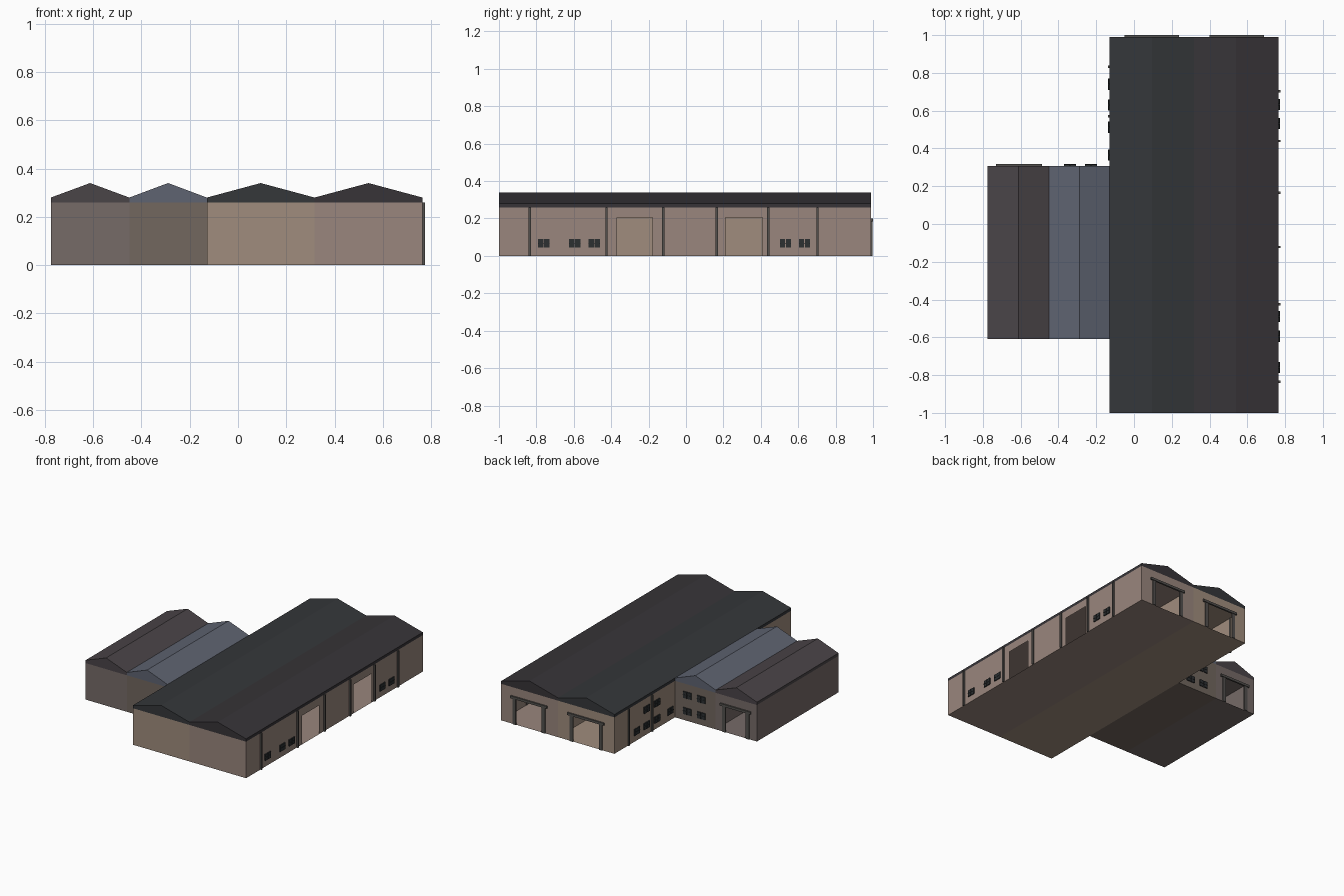
import bpy
from mathutils import Vector

if "Cube" in bpy.data.objects:
    bpy.data.objects.remove(bpy.data.objects["Cube"])

WALL_H, EAVE, RIDGE = 0.26, 0.28, 0.34


def material(name, rgb):
    m = bpy.data.materials.new(name)
    m.diffuse_color = (*rgb, 1)
    m.use_nodes = True
    m.node_tree.nodes["Principled BSDF"].inputs["Base Color"].default_value = m.diffuse_color
    return m


def mesh_object(name, verts, faces, mat):
    me = bpy.data.meshes.new(name)
    me.from_pydata(verts, [], faces)
    me.materials.append(mat)
    ob = bpy.data.objects.new(name, me)
    bpy.context.collection.objects.link(ob)
    return ob


def box(name, lo, hi, mat):
    v = [(x, y, z) for x in (lo[0], hi[0]) for y in (lo[1], hi[1]) for z in (lo[2], hi[2])]
    f = [(0, 1, 3, 2), (4, 6, 7, 5), (0, 4, 5, 1), (2, 3, 7, 6), (0, 2, 6, 4), (1, 5, 7, 3)]
    return mesh_object(name, v, f, mat)


def wall(name, a, b, mat, doors=()):
    """Thin wall sheet from a to b; doors are (start, end, height) distances along it."""
    a, b = Vector((*a, 0)), Vector((*b, 0))
    d = (b - a).normalized()
    pts = [a]
    for s, e, h in doors:
        up = Vector((0, 0, h))
        pts += [a + d * s, a + d * s + up, a + d * e + up, a + d * e]
    top = Vector((0, 0, WALL_H))
    pts += [b, b + top, a + top]
    mesh_object(name, pts, [tuple(range(len(pts)))], mat)


def roof(name, x0, x1, y0, y1, mat, ceiling_mat):
    """Gabled roof: five-point profile run along y, underside in the wall colour."""
    prof = [(x0, WALL_H), (x1, WALL_H), (x1, EAVE), ((x0 + x1) / 2, RIDGE), (x0, EAVE)]
    v = [(x, y, z) for y in (y0, y1) for x, z in prof]
    f = [tuple(range(5)), tuple(range(9, 4, -1))]
    f += [(i, i + 5, (i + 1) % 5 + 5, (i + 1) % 5) for i in range(5)]
    ob = mesh_object(name, v, f, mat)
    ob.data.materials.append(ceiling_mat)
    ob.data.polygons[2].material_index = 1


trim = material("trim", (0.085, 0.08, 0.075))
glass = material("glass", (0.025, 0.029, 0.031))

# Four halls: x range, y range, wall colour, roof colour, back and right doors
wide, small = (-1.0, 0.99), (-0.61, 0.308)
side_doors = [(0.63, 0.82, 0.205), (1.21, 1.41, 0.205)]
halls = [
    ("outer_annex", -0.775, -0.45, small, (0.18, 0.145, 0.137), (0.068, 0.058, 0.064), (-0.69, -0.53), []),
    ("inner_annex", -0.45, -0.129, small, (0.168, 0.135, 0.113), (0.113, 0.126, 0.165), None, []),
    ("centre_hall", -0.129, 0.317, wide, (0.35, 0.265, 0.205), (0.035, 0.038, 0.042), (-0.01, 0.195), []),
    ("right_hall", 0.317, 0.764, wide, (0.32, 0.24, 0.205), (0.038, 0.034, 0.039), (0.44, 0.645), side_doors),
]
for name, x0, x1, (y0, y1), wc, rc, door, rdoors in halls:
    wm, rm = material(name + "_wall", wc), material(name + "_roof", rc)
    wall(name + "_front_wall", (x0, y0), (x1, y0), wm)
    wall(name + "_right_wall", (x1, y0), (x1, y1), wm, rdoors)
    back = [(x1 - door[1], x1 - door[0], 0.19)] if door else []
    wall(name + "_back_wall", (x1, y1), (x0, y1), wm, back)
    wall(name + "_left_wall", (x0, y1), (x0, y0), wm)
    mesh_object(name + "_floor", [(x0, y0, 0), (x0, y1, 0), (x1, y1, 0), (x1, y0, 0)], [(0, 1, 2, 3)], wm)
    roof(name + "_roof", x0, x1, y0, y1, rm, wm)
    # Back door frame: two posts and a wider lintel
    if door:
        for s, x in (("left", door[0] - 0.025), ("right", door[1])):
            box(f"{name}_door_post_{s}", (x, y1 - 0.002, 0), (x + 0.025, y1 + 0.006, 0.185), trim)
        box(name + "_lintel", (door[0] - 0.04, y1 - 0.002, 0.183), (door[1] + 0.042, y1 + 0.01, 0.2), trim)


def on_side(name, x, out, y0, y1, z0, z1, depth, mat):
    """Box standing off a wall that faces along x."""
    xs = sorted((x - out * 0.002, x + out * depth))
    return box(name, (xs[0], y0, z0), (xs[1], y1, z1), mat)


def side_window(x, out, y, z):
    for s in (-1, 1):
        c = y + s * 0.016
        on_side("window_pane", x, out, c - 0.014, c + 0.014, z - 0.023, z + 0.023, 0.007, glass)
    on_side("window_bar", x, out, y - 0.03, y + 0.03, z - 0.002, z + 0.002, 0.009, glass)


# Right side pilasters and windows
for y in (-0.835, -0.425, -0.122, 0.165, 0.44, 0.703):
    on_side("right_pilaster", 0.764, 1, y - 0.006, y + 0.006, 0, WALL_H, 0.011, trim)
for y in (-0.76, -0.595, -0.49, 0.532, 0.633):
    side_window(0.764, 1, y, 0.068)

# Left side pilasters and windows on the exposed part of the centre hall
for y in (0.57, 0.832):
    on_side("left_pilaster", -0.129, -1, y - 0.006, y + 0.006, 0, WALL_H, 0.008, trim)
for y, z in ((0.74, 0.068), (0.63, 0.068), (0.63, 0.183), (0.512, 0.183), (0.512, 0.068), (0.365, 0.068)):
    side_window(-0.129, -1, y, z)

# Two by two windows on the back of the inner annex
for x in (-0.338, -0.228):
    for z in (0.068, 0.183):
        for s in (-1, 1):
            c = x + s * 0.017
            box("annex_window_pane", (c - 0.015, 0.306, z - 0.023), (c + 0.015, 0.315, z + 0.023), glass)
        box("annex_window_bar", (x - 0.032, 0.306, z - 0.002), (x + 0.032, 0.317, z + 0.002), glass)
